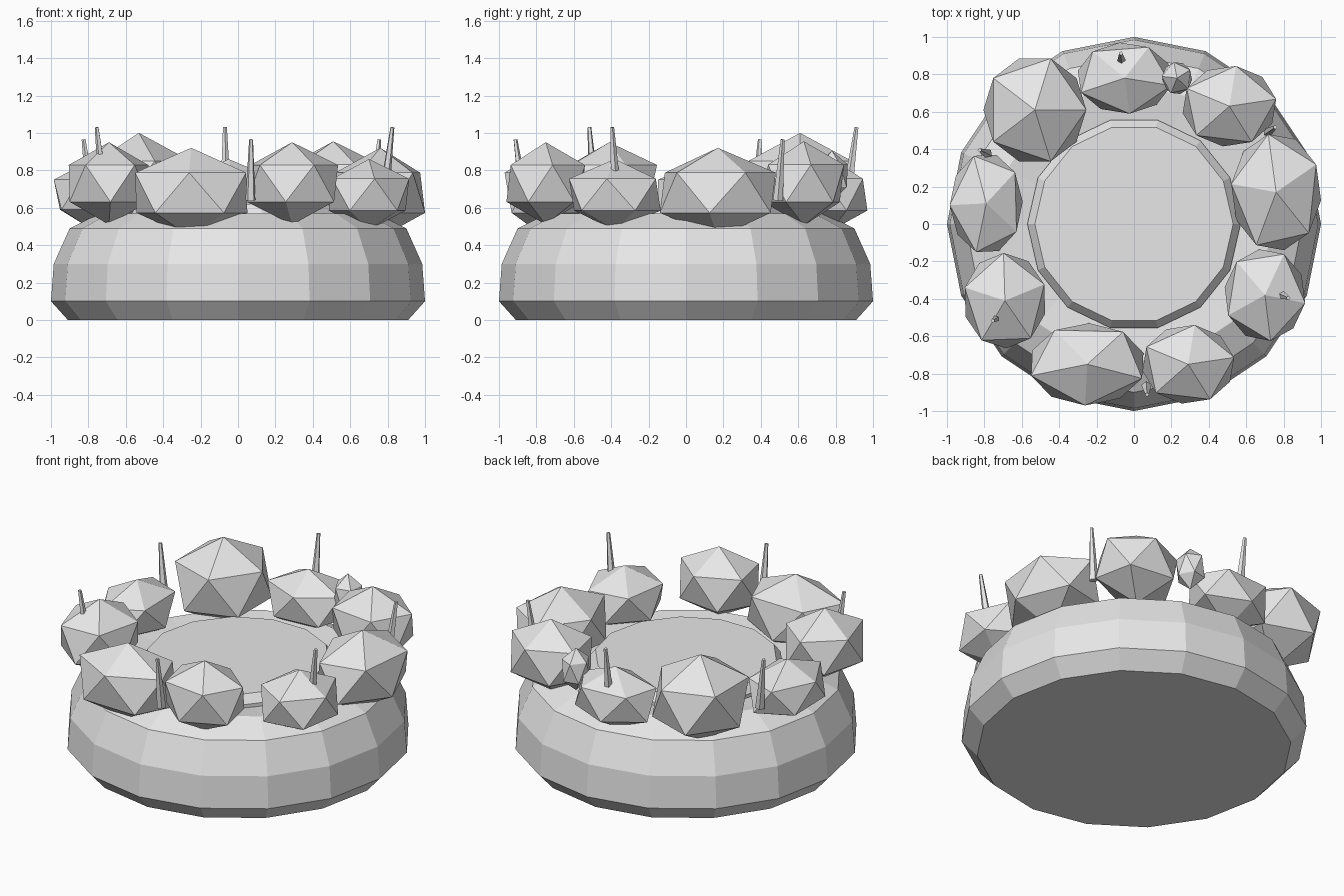
import bpy, bmesh
from math import sin, cos, tau, radians
from mathutils import Matrix, Vector

default_cube = bpy.data.objects.get("Cube")
if default_cube:
    bpy.data.objects.remove(default_cube)

# One plain stone colour
GREY = (0.8, 0.8, 0.8, 1)
stone = bpy.data.materials.new("pale_grey_stone")
stone.use_nodes = True
stone.diffuse_color = GREY
stone.node_tree.nodes["Principled BSDF"].inputs["Base Color"].default_value = GREY


def add_object(name, bm):
    """Turn a bmesh into a flat shaded object with the stone material."""
    bmesh.ops.recalc_face_normals(bm, faces=bm.faces)
    mesh = bpy.data.meshes.new(name)
    bm.to_mesh(mesh)
    bm.free()
    mesh.materials.append(stone)
    obj = bpy.data.objects.new(name, mesh)
    bpy.context.scene.collection.objects.link(obj)
    return obj


def lathe(name, profile, sides):
    """Revolve (radius, height) points and close both ends."""
    bm = bmesh.new()
    rings = []
    for radius, height in profile:
        ring = []
        for i in range(sides):
            angle = tau * i / sides
            ring.append(bm.verts.new((radius * cos(angle), radius * sin(angle), height)))
        rings.append(ring)
    for lower, upper in zip(rings, rings[1:]):
        for i in range(sides):
            j = (i + 1) % sides
            bm.faces.new((lower[i], lower[j], upper[j], upper[i]))
    bm.faces.new(rings[0])
    bm.faces.new(rings[-1])
    return add_object(name, bm)


def rock(name, centre, size, spin):
    """Faceted boulder, spun about z and fitted to a box."""
    bm = bmesh.new()
    bmesh.ops.create_icosphere(bm, subdivisions=1, radius=1,
                               matrix=Matrix.Rotation(radians(spin), 4, "Z"))
    for axis in range(3):
        low = min(v.co[axis] for v in bm.verts)
        high = max(v.co[axis] for v in bm.verts)
        for v in bm.verts:
            fraction = (v.co[axis] - low) / (high - low) - 0.5
            v.co[axis] = centre[axis] + fraction * size[axis]
    return add_object(name, bm)


def spike(name, start, tip):
    """Thin tapered shard leaning from start to tip."""
    bm = bmesh.new()
    along = tip - start
    turn = along.to_track_quat("Z", "Y").to_matrix().to_4x4()
    place = Matrix.Translation((start + tip) / 2) @ turn
    bmesh.ops.create_cone(bm, cap_ends=True, segments=5, radius1=0.028,
                          radius2=0.011, depth=along.length, matrix=place)
    return add_object(name, bm)


# Round plinth with a bevelled foot and a softly crowned top
lathe("plinth", [(0.91, 0), (1, 0.1), (0.985, 0.3), (0.9, 0.49),
                 (0.74, 0.57), (0.5, 0.54)], sides=16)

# Raised disc in the middle
lathe("centre_disc", [(0.57, 0.53), (0.57, 0.57), (0.53, 0.62)], sides=14)

# Ring of boulders: centre, size, spin
boulders = {
    "back_rock": ((-0.05, 0.78, 0.67), (0.5, 0.38, 0.38), 60),
    "back_right_rock": ((-0.53, 0.61, 0.73), (0.55, 0.55, 0.54), 72),
    "right_rock": ((-0.79, 0.11, 0.67), (0.39, 0.52, 0.36), 38),
    "front_right_rock": ((-0.69, -0.41, 0.73), (0.43, 0.51, 0.44), 20),
    "front_rock": ((-0.25, -0.75, 0.68), (0.6, 0.44, 0.48), 52),
    "front_left_rock": ((0.29, -0.75, 0.73), (0.49, 0.42, 0.44), 10),
    "left_front_rock": ((0.7, -0.38, 0.67), (0.43, 0.49, 0.38), 62),
    "left_rock": ((0.76, 0.17, 0.68), (0.48, 0.62, 0.48), 28),
    "back_left_rock": ((0.51, 0.63, 0.73), (0.5, 0.43, 0.45), 10),
    "small_rock": ((0.23, 0.78, 0.77), (0.16, 0.17, 0.27), 30),
}
for name, (centre, size, spin) in boulders.items():
    rock(name, centre, size, spin)

# Six evenly spaced spikes, alternately tall and low
for i in range(6):
    angle = radians(94.4) + i * tau / 6
    outward = Vector((cos(angle), sin(angle), 0))
    tall = i % 2 == 0
    base_height, tip_height = (0.7, 1.03) if tall else (0.64, 0.965)
    spike(f"spike_{i + 1}",
          outward * 0.87 + Vector((0, 0, base_height)),
          outward * 0.915 + Vector((0, 0, tip_height)))
